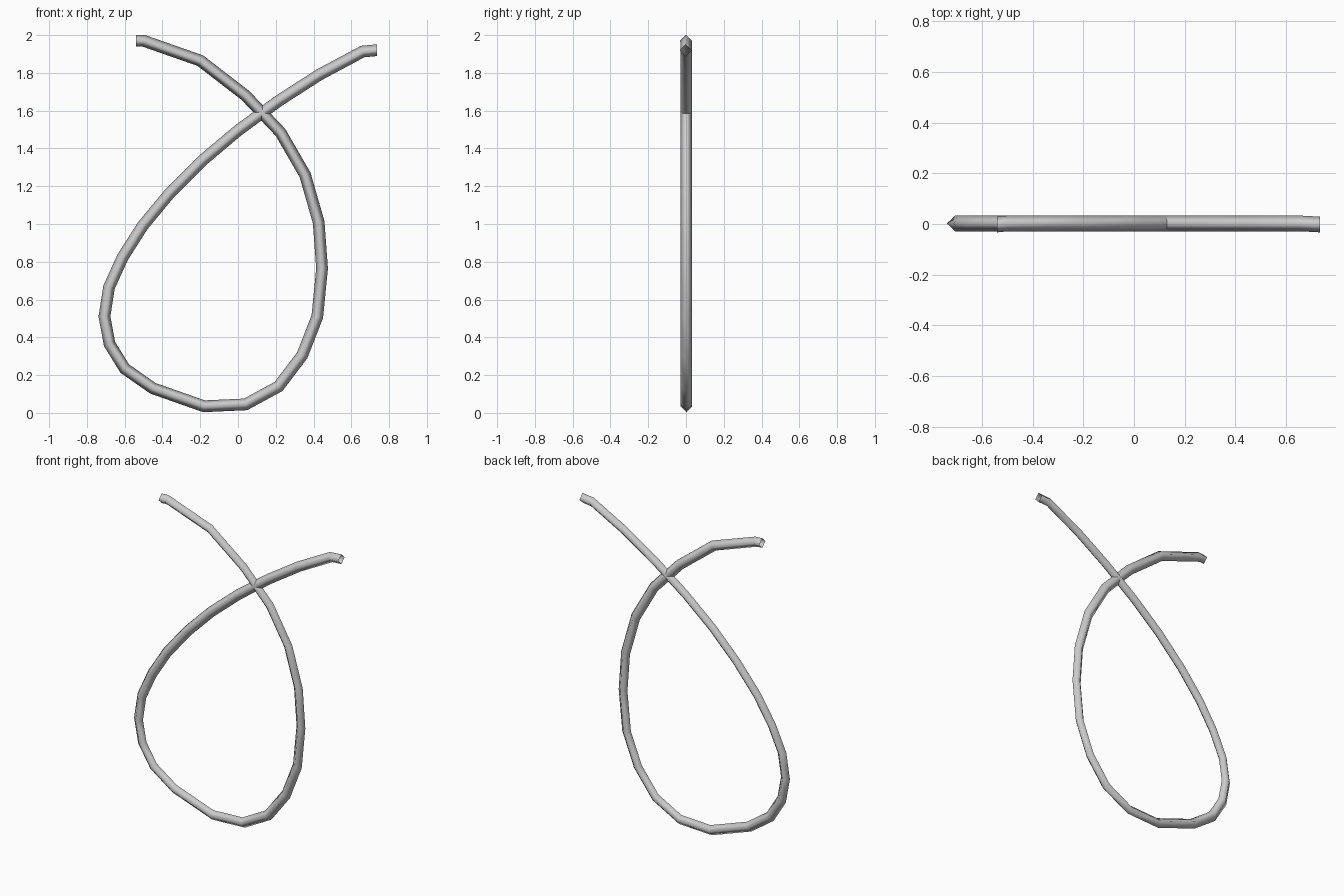
import bpy, bmesh
from mathutils import Vector

cube = bpy.data.objects.get("Cube")
if cube:
    bpy.data.objects.remove(cube, do_unlink=True)

RADIUS = 0.031
# Centre line of the cord, from the upper right end to the upper left end (x, z)
PATH = [(-0.54, 1.97), (-0.5, 1.97), (-0.2, 1.865), (0.04, 1.68), (0.13, 1.585),
        (0.225, 1.485), (0.355, 1.26), (0.427, 1.01), (0.445, 0.765),
        (0.42, 0.51), (0.34, 0.305), (0.215, 0.14), (0.04, 0.045),
        (-0.18, 0.035), (-0.45, 0.13), (-0.6, 0.235), (-0.68, 0.365),
        (-0.707, 0.51), (-0.683, 0.665), (-0.61, 0.825), (-0.505, 0.99),
        (-0.36, 1.165), (-0.19, 1.335), (0, 1.495), (0.13, 1.59),
        (0.22, 1.655), (0.43, 1.79), (0.66, 1.913), (0.735, 1.92)]


def grey_material():
    mat = bpy.data.materials.new("light_grey")
    mat.use_nodes = True
    colour = (0.6, 0.6, 0.6, 1)
    mat.diffuse_color = colour
    mat.node_tree.nodes["Principled BSDF"].inputs["Base Color"].default_value = colour
    return mat


def sweep_diamond(name, path, radius):
    """Open tube with a four-sided section, mitred at every bend."""
    pts = [Vector((x, 0.002, z)) for x, z in path]
    depth = Vector((0, radius, 0))
    bm = bmesh.new()
    rings = []
    for i, p in enumerate(pts):
        if i in (0, len(pts) - 1):
            # Ends are cut upright and sit slightly forward
            side = Vector((0, 0, radius if i else -radius))
            if i == 0:
                side = Vector((0, 0, radius))
            p = p - Vector((0, 0.004, 0))
        else:
            before = (p - pts[i - 1]).normalized()
            after = (pts[i + 1] - p).normalized()
            t = (before + after).normalized()
            side = Vector((-t.z, 0, t.x)) * radius / t.dot(after)
        rings.append([bm.verts.new(p + o) for o in (side, depth, -side, -depth)])
    for a, b in zip(rings, rings[1:]):
        for k in range(4):
            n = (k + 1) % 4
            bm.faces.new((a[k], a[n], b[n], b[k])).smooth = True
    bmesh.ops.recalc_face_normals(bm, faces=bm.faces)
    mesh = bpy.data.meshes.new(name)
    bm.to_mesh(mesh)
    bm.free()
    obj = bpy.data.objects.new(name, mesh)
    bpy.context.collection.objects.link(obj)
    return obj


cord = sweep_diamond("looped_cord", PATH, RADIUS)
cord.data.materials.append(grey_material())
